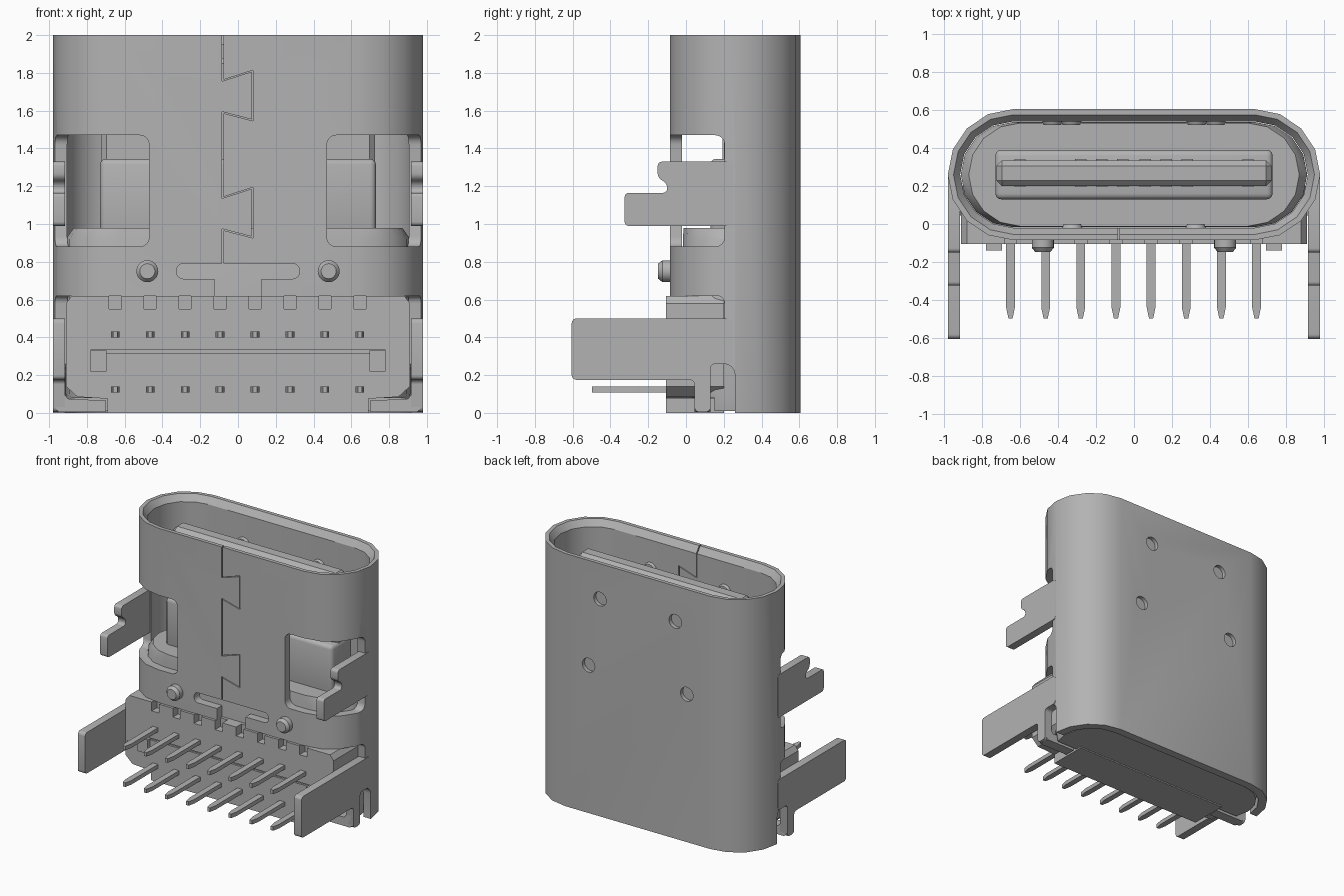
import bpy, bmesh, math
from mathutils import Vector

if "Cube" in bpy.data.objects:
    bpy.data.objects.remove(bpy.data.objects["Cube"])

grey = bpy.data.materials.new("plain_grey")
grey.use_nodes = True
COLOUR = (0.45, 0.45, 0.45, 1)
grey.diffuse_color = COLOUR
grey.node_tree.nodes["Principled BSDF"].inputs["Base Color"].default_value = COLOUR


def finish(name, bm):
    bmesh.ops.recalc_face_normals(bm, faces=bm.faces)
    mesh = bpy.data.meshes.new(name)
    bm.to_mesh(mesh)
    bm.free()
    mesh.materials.append(grey)
    ob = bpy.data.objects.new(name, mesh)
    bpy.context.collection.objects.link(ob)
    return ob


def prism(name, pts, axis, a, b, bevel=0.0):
    """Extrude a 2D outline along an axis, rounding the edges that run along it."""
    bm = bmesh.new()
    k = "xyz".index(axis)

    def place(p, d):
        c = list(p)
        c.insert(k, d)
        return bm.verts.new(c)
    face = bm.faces.new([place(p, a) for p in pts])
    out = bmesh.ops.extrude_face_region(bm, geom=[face])
    step = Vector()
    step[k] = b - a
    bmesh.ops.translate(bm, vec=step, verts=[v for v in out["geom"] if isinstance(v, bmesh.types.BMVert)])
    if bevel:
        edges = [e for e in bm.edges if abs(e.verts[0].co[k] - e.verts[1].co[k]) > 1e-5]
        bmesh.ops.bevel(bm, geom=edges, offset=bevel, segments=4, profile=0.5, affect="EDGES")
    return finish(name, bm)


def box(name, x, y, z, bevel=0.0, segments=1):
    bm = bmesh.new()
    bmesh.ops.create_cube(bm, size=1)
    for v in bm.verts:
        for i, (lo, hi) in enumerate((x, y, z)):
            v.co[i] = lo if v.co[i] < 0 else hi
    if bevel:
        bmesh.ops.bevel(bm, geom=bm.edges[:], offset=bevel, segments=segments, profile=0.5, affect="EDGES")
    return finish(name, bm)


def disc(name, x, z, y_base, y_tip, r, tip_r):
    """Round stud along y."""
    bm = bmesh.new()
    bmesh.ops.create_cone(bm, cap_ends=True, segments=24, radius1=r, radius2=tip_r, depth=1)
    for v in bm.verts:
        v.co = (x + v.co.x, y_base if v.co.z < 0 else y_tip, z + v.co.y)
    return finish(name, bm)


def stadium(hx, r, z, mid=0.26, n=8):
    pts = []
    for side, start in ((1, -math.pi / 2), (-1, math.pi / 2)):
        for i in range(n + 1):
            t = start + math.pi * i / n
            pts.append((side * (hx - r) + r * math.cos(t), mid + r * math.sin(t), z))
    return pts


def loft(name, rings, closed=False):
    """Skin stacked rings; closed joins the last ring to the first."""
    bm = bmesh.new()
    loops = [[bm.verts.new(p) for p in ring] for ring in rings]
    pairs = list(zip(loops, loops[1:]))
    if closed:
        pairs.append((loops[-1], loops[0]))
    else:
        bm.faces.new(loops[0])
        bm.faces.new(loops[-1])
    n = len(loops[0])
    for a, b in pairs:
        for i in range(n):
            j = (i + 1) % n
            bm.faces.new((a[i], a[j], b[j], b[i]))
    return finish(name, bm)


def cut(target, cutter):
    mod = target.modifiers.new("cut", "BOOLEAN")
    mod.operation = "DIFFERENCE"
    mod.solver = "EXACT"
    mod.object = cutter
    bpy.context.view_layer.objects.active = target
    bpy.ops.object.modifier_apply(modifier=mod.name)
    bpy.data.objects.remove(cutter)


def span(s, a, b):
    return tuple(sorted((s * a, s * b)))


def rect(x0, x1, z0, z1):
    return [(x0, z0), (x1, z0), (x1, z1), (x0, z1)]


SIDES = (("left", 1), ("right", -1))
PIN_X = [-0.65 + 0.185 * i for i in range(8)]

# Metal shell: oval tube with a chamfered mouth
shell = loft("shell", [stadium(0.98, 0.345, 0), stadium(0.98, 0.345, 2),
                       stadium(0.95, 0.315, 2), stadium(0.915, 0.28, 1.95),
                       stadium(0.915, 0.28, 0)], closed=True)

# Open lower front and side windows
cut(shell, box("cutter", (-1.3, 1.3), (-0.5, 0.205), (-0.4, 0.62), 0.04, 4))
for _, s in SIDES:
    cut(shell, box("cutter", span(s, 0.47, 1.3), (-0.5, 0.205), (0.88, 1.47), 0.05, 4))
    cut(shell, prism("cutter", rect(0.13, 0.26, -0.2, 0.26), "x", s * 0.8, s * 1.1, 0.06))

# Slot above the lower edge
cut(shell, prism("cutter", rect(-0.325, 0.325, 0.71, 0.79), "y", -0.3, 0.1, 0.035))
cut(shell, box("cutter", (-0.125, 0.125), (-0.3, 0.1), (0.55, 0.75)))

# Interlocking dovetail seam
seam = [(-0.08, 2.1, 1)]
for top in (1.81, 1.19):
    seam += [(-0.08, top - 0.05, 1), (0.075, top, 1), (0.075, top - 0.26, -1), (-0.08, top - 0.22, -1)]
seam.append((-0.08, 0.75, -1))
W = 0.004
outline = [(x + W, z + W * k) for x, z, k in seam] + [(x - W, z - W * k) for x, z, k in reversed(seam)]
cut(shell, prism("cutter", outline, "y", -0.2, 0.05))

# Pressed dimples, raised on the inside
for label, s in SIDES:
    for where, x, z, face, d in (("front", 0.325, 1.72, -0.085, 1), ("upper_back", 0.33, 1.72, 0.605, -1),
                                 ("lower_back", 0.43, 1.17, 0.605, -1)):
        cut(shell, disc("cutter", s * x, z, face - d * 0.03, face + d * 0.03, 0.055, 0.055))
        disc(f"{where}_dimple_{label}", s * x, z, face + d * 0.05, face + d * 0.085, 0.06, 0.045)

for label, s in SIDES:
    # Front studs
    disc(f"stud_base_{label}", s * 0.48, 0.75, -0.06, -0.125, 0.058, 0.058)
    disc(f"stud_tip_{label}", s * 0.48, 0.75, -0.125, -0.147, 0.058, 0.04)
    # Upper stepped tab
    prism(f"upper_tab_{label}", [(0.25, 1.33), (-0.15, 1.33), (-0.15, 1.245), (-0.10, 1.215), (-0.10, 1.165),
                                 (-0.325, 1.165), (-0.325, 0.99), (0.25, 0.99)],
          "x", s * 0.915, s * 0.979, 0.022)
    # Lower mounting leg
    prism(f"lower_leg_{label}", [(-0.605, 0.175), (0.045, 0.175), (0.045, 0.005), (0.13, 0.005), (0.13, 0.26),
                                 (0.25, 0.26), (0.25, 0.5), (-0.605, 0.5)],
          "x", s * 0.915, s * 0.979, 0.025)
    # Folded foot under the housing
    prism(f"foot_{label}", [(s * 0.70, 0.005), (s * 0.95, 0.005), (s * 0.978, 0.04), (s * 0.978, 0.1),
                            (s * 0.92, 0.1), (s * 0.90, 0.075), (s * 0.70, 0.065)], "y", 0.045, 0.13)

# Inner housing core
loft("housing_core", [stadium(0.895, 0.27, 0.01), stadium(0.912, 0.277, 0.1), stadium(0.912, 0.277, 0.92),
                      stadium(0.87, 0.272, 0.98)])
for label, s in SIDES:
    cut(bpy.data.objects["housing_core"], box("cutter", span(s, 0.69, 1.2), (-0.3, 0.15), (-0.2, 0.08)))

# Front housing block with notches and a shallow ledge line
half = [(0.69, 0), (0.69, 0.075), (0.85, 0.085), (0.91, 0.14), (0.91, 0.58), (0.88, 0.62)]
block = prism("front_housing", half + [(-x, z) for x, z in reversed(half)], "y", -0.105, 0.2)
for x in PIN_X:
    cut(block, box("cutter", (x - 0.032, x + 0.032), (-0.2, -0.04), (0.55, 0.7)))
cut(block, box("cutter", (-0.78, 0.78), (-0.2, -0.09), (0.318, 0.332)))
for label, s in SIDES:
    cut(block, box("cutter", span(s, 0.78, 0.9), (-0.2, -0.098), (0.25, 0.258)))
    box(f"housing_peg_{label}", span(s, 0.695, 0.78), (-0.14, 0), (0.22, 0.33))

# Two rows of solder pins with tapered tips
for row, z in (("upper", 0.415), ("lower", 0.125)):
    for i, x in enumerate(PIN_X):
        prism(f"{row}_pin_{i + 1}", [(x - 0.023, 0), (x - 0.023, -0.44), (x - 0.011, -0.497),
                                     (x + 0.011, -0.497), (x + 0.023, -0.44), (x + 0.023, 0)],
              "z", z - 0.016, z + 0.016)

# Tongue, its thick base and contacts
box("tongue_base", (-0.73, 0.73), (0.13, 0.39), (0.93, 1.345), 0.03, 3)
box("tongue", (-0.725, 0.725), (0.2, 0.335), (1.2, 1.88), 0.03)
for i, x in enumerate((-0.6, -0.28, -0.17, -0.06, 0.06, 0.17, 0.28, 0.6)):
    box(f"contact_{i + 1}", (x - 0.03, x + 0.03), (0.194, 0.341), (1.3, 1.8))

# Smooth the curved faces, keep edges crisp
bpy.ops.object.select_all(action="DESELECT")
for ob in bpy.context.scene.objects:
    if ob.type == "MESH":
        ob.select_set(True)
        bpy.context.view_layer.objects.active = ob
bpy.ops.object.shade_smooth_by_angle(angle=math.radians(32))
